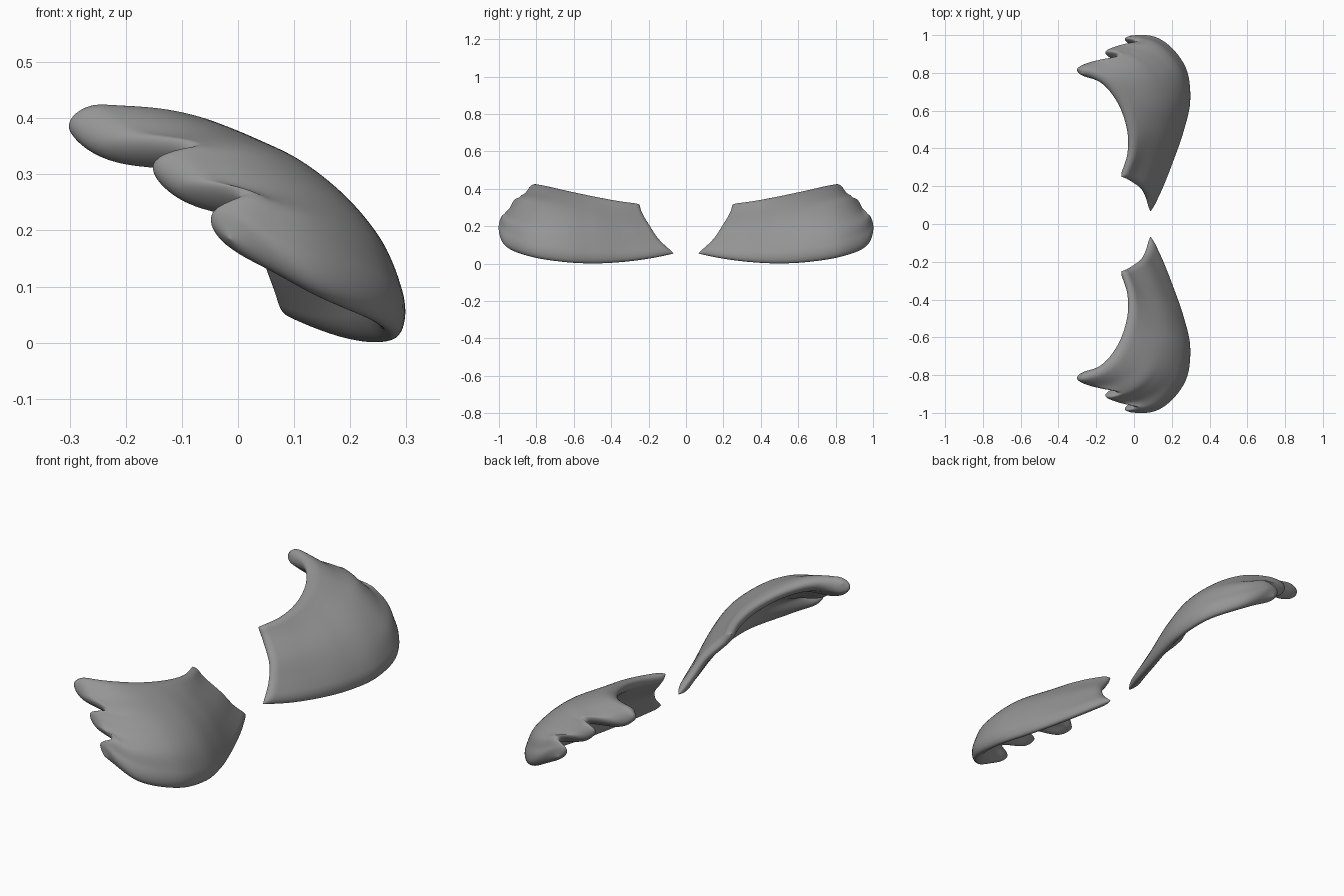
import bpy, bmesh, math
from mathutils import Vector

if "Cube" in bpy.data.objects:
    bpy.data.objects.remove(bpy.data.objects["Cube"])

# Boundary curves of one wing (the +y side)
LEADING = [(.087, .066, .054), (.146, .2, .027), (.2, .35, .008), (.247, .5, .001),
           (.277, .655, .009), (.253, .825, .036), (.138, .96, .09),
           (-.015, .998, .185)]
TOP = [(-.066, .25, .315), (-.03, .37, .33), (-.035, .50, .35),
       (-.085, .64, .375), (-.17, .745, .398), (-.28, .795, .41)]
ROOT = [(.087, .066, .054), (.065, .14, .12), (.035, .19, .19),
        (-.03, .235, .265), (-.066, .25, .315)]
# Tip edge: three rounded feathers with two notches between them
TIP = [(-.015, .998, .185), (-.05, .981, .225), (-.005, .962, .254),
       (-.115, .93, .268), (-.158, .907, .31), (-.10, .882, .33),
       (-.245, .848, .341), (-.302, .822, .383), (-.28, .795, .41)]
BULGE = [(0,), (.018,), (.052,), (.08,), (.073,), (.01,)]
BULGE_DIR = Vector((.68, .15, .72))
NOTCHES = (.25, .625)


def spline(points, u):
    """Smooth curve through evenly spaced points, u from 0 to 1."""
    p = [Vector(q + (0,) * (3 - len(q))) for q in points]
    p = [2 * p[0] - p[1]] + p + [2 * p[-1] - p[-2]]
    x = min(max(u, 0), 1) * (len(points) - 1)
    i = min(int(x), len(points) - 2)
    f = x - i
    a, b, c, d = p[i:i + 4]
    return .5 * (2 * b + (c - a) * f + (2 * a - 5 * b + 4 * c - d) * f * f
                 + (3 * b - a - 3 * c + d) * f ** 3)


def plain_sheet(s, t):
    """Middle sheet without feathers: s bottom to top, t root to tip."""
    p = spline(LEADING, t).lerp(spline(TOP, t), s)
    root_dev = spline(ROOT, s) - Vector(ROOT[0]).lerp(Vector(ROOT[-1]), s)
    arch = 4 * s * (1 - s) * (1.25 - .5 * s)
    return p + root_dev * (1 - t) ** 2 + BULGE_DIR * spline(BULGE, t).x * arch


def feather_shift(s, t):
    """Pulls the tip edge out into feathers."""
    return (spline(TIP, s) - Vector(TIP[0]).lerp(Vector(TIP[-1]), s)) * t ** 8


def half_thickness(s, t):
    """Thinner at the root, plump at the tip, rounded along every border."""
    def rim(d):
        return math.sqrt(max(0, 1 - (1 - min(d, 1)) ** 2))
    pinch = 1
    for n in NOTCHES:
        pinch -= .35 * t ** 16 * math.exp(-((s - n) / .05) ** 2)
    return ((.021 + .017 * t) * rim(min(s, 1 - s) / .11)
            * rim(t / .045) * rim((1 - t) / .06) * pinch)


def wing(name, side, material, ns=80, nt=72):
    bm = bmesh.new()
    ease = lambda k, n: (1 - math.cos(math.pi * k / n)) / 2
    e = .02
    sheets = ([], [])
    for i in range(ns + 1):
        s = ease(i, ns)
        rows = ([], [])
        for j in range(nt + 1):
            t = ease(j, nt)
            p = plain_sheet(s, t) + feather_shift(s, t)
            dt = plain_sheet(s, min(t + e, 1)) - plain_sheet(s, max(t - e, 0))
            ds = plain_sheet(min(s + e, 1), t) - plain_sheet(max(s - e, 0), t)
            off = dt.cross(ds).normalized() * half_thickness(s, t)
            for row, q in zip(rows, (p + off, p - off)):
                row.append(bm.verts.new((q.x, q.y * side, q.z)))
        for sheet, row in zip(sheets, rows):
            sheet.append(row)
    # Outer and inner skins, joined along the rim
    for k, g in enumerate(sheets):
        for i in range(ns):
            for j in range(nt):
                f = [g[i][j], g[i][j + 1], g[i + 1][j + 1], g[i + 1][j]]
                bm.faces.new(f if (k == 0) == (side > 0) else f[::-1])
    bmesh.ops.remove_doubles(bm, verts=bm.verts, dist=1e-5)
    bmesh.ops.recalc_face_normals(bm, faces=bm.faces)
    for f in bm.faces:
        f.smooth = True
    me = bpy.data.meshes.new(name)
    bm.to_mesh(me)
    bm.free()
    me.materials.append(material)
    bpy.context.collection.objects.link(bpy.data.objects.new(name, me))


grey = bpy.data.materials.new("plain_grey")
grey.diffuse_color = (.3, .3, .3, 1)
grey.use_nodes = True
grey.node_tree.nodes["Principled BSDF"].inputs["Base Color"].default_value = grey.diffuse_color
wing("left_wing", 1, grey)
wing("right_wing", -1, grey)
